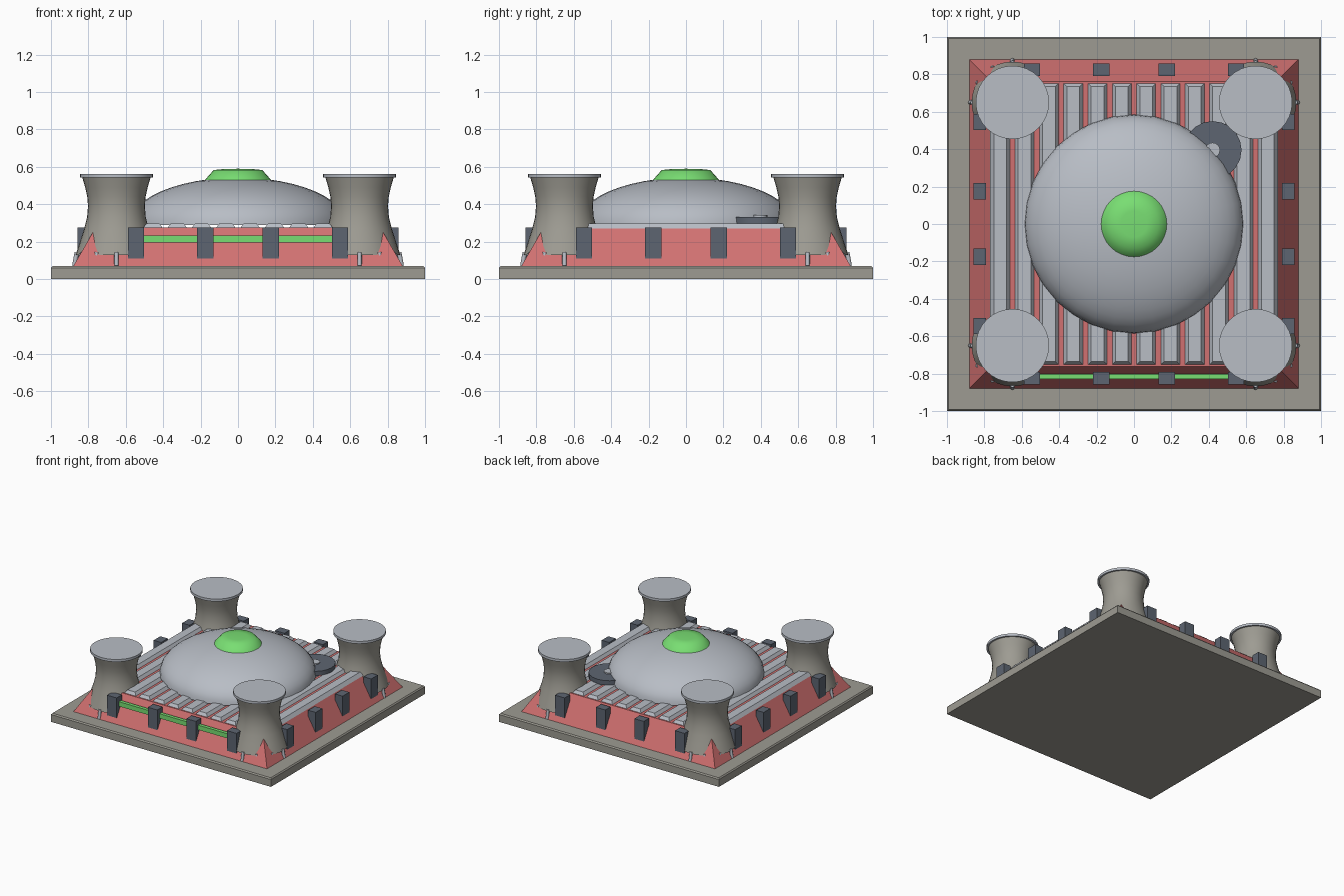
import bpy, bmesh, math
from mathutils import Vector

old = bpy.data.objects.get("Cube")
if old:
    bpy.data.objects.remove(old, do_unlink=True)


def material(name, rgb):
    m = bpy.data.materials.new(name)
    m.use_nodes = True
    m.diffuse_color = (*rgb, 1)
    m.node_tree.nodes["Principled BSDF"].inputs["Base Color"].default_value = (*rgb, 1)
    return m


CONCRETE = material("concrete", (0.34, 0.33, 0.29))
RED = material("red wall", (0.64, 0.165, 0.165))
LIGHT = material("light metal", (0.48, 0.51, 0.56))
DARK = material("dark metal", (0.11, 0.13, 0.165))
GREEN = material("glowing green", (0.19, 0.73, 0.17))


def finish(name, bm, mat, smooth=None):
    """Turn a bmesh into an object, optionally smooth below an angle."""
    bmesh.ops.recalc_face_normals(bm, faces=bm.faces)
    mesh = bpy.data.meshes.new(name)
    bm.to_mesh(mesh)
    bm.free()
    mesh.materials.append(mat)
    ob = bpy.data.objects.new(name, mesh)
    bpy.context.collection.objects.link(ob)
    if smooth:
        bpy.ops.object.select_all(action="DESELECT")
        ob.select_set(True)
        bpy.context.view_layer.objects.active = ob
        bpy.ops.object.shade_smooth_by_angle(angle=math.radians(smooth))
    return ob


def frustum(name, mat, center, z0, z1, bottom, top):
    """Block from half sizes at its bottom and its top."""
    bm = bmesh.new()
    corners = [(-1, -1), (1, -1), (1, 1), (-1, 1)]
    rings = [[bm.verts.new((center[0] + sx * h[0], center[1] + sy * h[1], z))
              for sx, sy in corners] for z, h in ((z0, bottom), (z1, top))]
    bm.faces.new(rings[0])
    bm.faces.new(rings[1])
    for i in range(4):
        j = (i + 1) % 4
        bm.faces.new((rings[0][i], rings[0][j], rings[1][j], rings[1][i]))
    return finish(name, bm, mat)


def box(name, mat, center, z0, z1, half):
    return frustum(name, mat, center, z0, z1, half, half)


def lathe(name, mat, center, profile, sides=32, smooth=40):
    """Spin a radius/height profile about a vertical axis."""
    bm = bmesh.new()
    verts = [bm.verts.new((r, 0, z)) for r, z in profile]
    edges = [bm.edges.new(pair) for pair in zip(verts, verts[1:])]
    bmesh.ops.spin(bm, geom=verts + edges, cent=(0, 0, 0), axis=(0, 0, 1),
                   angle=math.tau, steps=sides)
    bmesh.ops.remove_doubles(bm, verts=bm.verts, dist=0.0005)
    bmesh.ops.translate(bm, verts=bm.verts, vec=(*center, 0))
    return finish(name, bm, mat, smooth)


def strut(name, mat, a, b, radius):
    """Thin cylinder between two points."""
    a, b = Vector(a), Vector(b)
    bm = bmesh.new()
    bmesh.ops.create_cone(bm, cap_ends=True, segments=8, radius1=radius,
                          radius2=radius, depth=(b - a).length)
    bmesh.ops.rotate(bm, verts=bm.verts,
                     matrix=(b - a).to_track_quat("Z", "Y").to_matrix())
    bmesh.ops.translate(bm, verts=bm.verts, vec=(a + b) / 2)
    return finish(name, bm, mat, 50)


# Ground slab with a small chamfered rim, and the sloped building
box("slab", CONCRETE, (0, 0), 0, 0.06, (1, 1))
frustum("slab_rim", CONCRETE, (0, 0), 0.06, 0.07, (1, 1), (0.992, 0.992))
frustum("building_walls", RED, (0, 0), 0.07, 0.275, (0.88, 0.88), (0.762, 0.762))

# Corrugated roof ridges
for i in range(12):
    frustum(f"roof_ridge_{i + 1}", LIGHT, (0.13 * (i - 5.5), 0), 0.27, 0.298,
            (0.055, 0.755), (0.034, 0.735))

# Buttresses, four on each side
for x in (-0.545, -0.175, 0.175, 0.545):
    for s, side in ((-1, "a"), (1, "b")):
        box(f"buttress_y_{side}", DARK, (x, s * 0.825), 0.11, 0.275, (0.043, 0.034))
        box(f"buttress_x_{side}", DARK, (s * 0.825, x), 0.11, 0.275, (0.034, 0.043))

# Light strip on the front wall
box("front_light_strip", GREEN, (0, -0.815), 0.195, 0.233, (0.52, 0.014))

# Central dome and its glowing cap
arc = [math.radians(7.5 * i) for i in range(13)]
lathe("dome", LIGHT, (0, 0),
      [(0.585 * math.cos(t), 0.288 + 0.255 * math.sin(t)) for t in arc])
lathe("dome_cap", GREEN, (0, 0),
      [(0.18, 0.525), (0.17, 0.538), (0.13, 0.583), (0.07, 0.589), (0, 0.59)], smooth=80)

# Roof fan beside the dome
FAN = (0.42, 0.395)
lathe("fan_disc", DARK, FAN, [(0, 0.295), (0.155, 0.295), (0.155, 0.333), (0, 0.333)], 20)
lathe("fan_hub", LIGHT, FAN, [(0.04, 0.33), (0.04, 0.343), (0, 0.343)], 16)

# Cooling towers with lids and a ring of legs
WAIST = [(0, 0.13), (0.218, 0.13), (0.195, 0.2), (0.172, 0.27), (0.157, 0.33),
         (0.152, 0.39), (0.156, 0.44), (0.167, 0.49), (0.183, 0.545), (0, 0.545)]
for cx in (-0.65, 0.65):
    for cy in (-0.65, 0.65):
        lathe("cooling_tower", CONCRETE, (cx, cy), WAIST)
        lathe("tower_lid", LIGHT, (cx, cy),
              [(0, 0.543), (0.196, 0.543), (0.196, 0.563), (0, 0.563)])
        for k in range(12):
            a = k * math.tau / 12
            c, s = math.cos(a), math.sin(a)
            strut("tower_leg", LIGHT, (cx + 0.225 * c, cy + 0.225 * s, 0.07),
                  (cx + 0.212 * c, cy + 0.212 * s, 0.142), 0.012)
